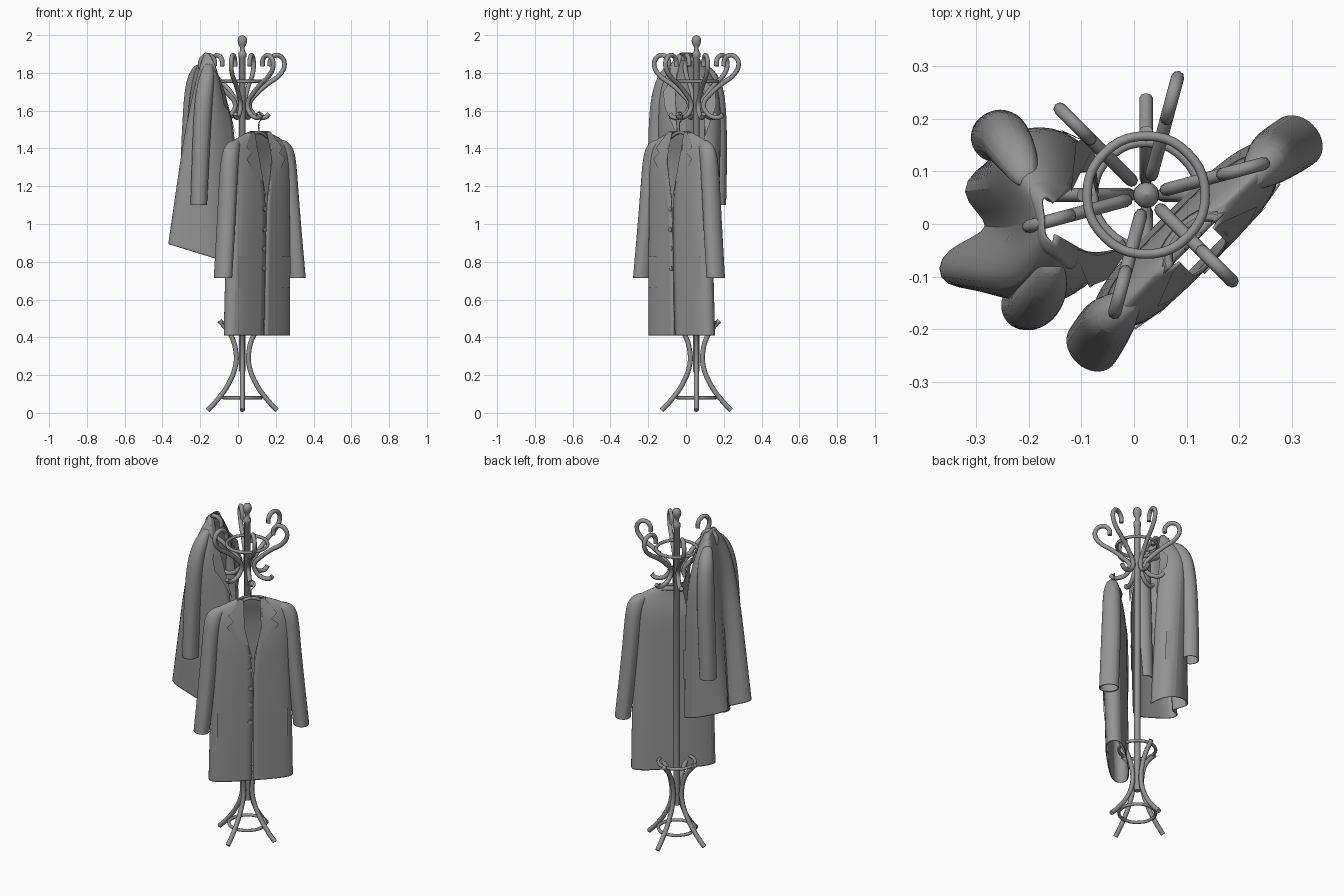
import bpy, bmesh, math
from mathutils import Vector

if "Cube" in bpy.data.objects:
    bpy.data.objects.remove(bpy.data.objects["Cube"])

CX, CY = 0.023, 0.055          # axis of the stand
S = math.sqrt(0.5)
grey = bpy.data.materials.new("dark_grey")
grey.diffuse_color = (.3, .3, .3, 1)
grey.use_nodes = True
grey.node_tree.nodes["Principled BSDF"].inputs["Base Color"].default_value = grey.diffuse_color


def finish(ob, angle=40):
    bpy.ops.object.select_all(action='DESELECT')
    ob.select_set(True)
    bpy.context.view_layer.objects.active = ob
    if ob.type == 'CURVE':
        bpy.ops.object.convert(target='MESH')
        ob = bpy.context.object
    bpy.ops.object.shade_smooth_by_angle(angle=math.radians(angle))
    ob.data.materials.clear()
    ob.data.materials.append(grey)
    return ob


def mesh(name, verts, faces, thick=0, sub=0):
    bm = bmesh.new()
    vs = [bm.verts.new(v) for v in verts]
    for f in faces:
        bm.faces.new([vs[i] for i in f])
    bmesh.ops.recalc_face_normals(bm, faces=bm.faces)
    me = bpy.data.meshes.new(name)
    bm.to_mesh(me)
    bm.free()
    ob = bpy.data.objects.new(name, me)
    bpy.context.collection.objects.link(ob)
    finish(ob)
    if sub:
        m = ob.modifiers.new("sub", 'SUBSURF')
        m.levels = m.render_levels = sub
        m.boundary_smooth = 'PRESERVE_CORNERS'
    if thick:
        m = ob.modifiers.new("thick", 'SOLIDIFY')
        m.thickness, m.offset = thick, 0
    return ob


def loft(name, rows, closed=False, thick=0.005, sub=2, cap=False):
    n = len(rows[0])
    faces = [(r*n+i, r*n+(i+1) % n, (r+1)*n+(i+1) % n, (r+1)*n+i)
             for r in range(len(rows)-1) for i in range(n if closed else n-1)]
    if cap:
        faces.append(tuple(range(n)))
    return mesh(name, [p for row in rows for p in row], faces, thick, sub)


def tube(name, pts, r, cyclic=False):
    cu = bpy.data.curves.new(name, 'CURVE')
    cu.dimensions = '3D'
    cu.bevel_depth, cu.bevel_resolution, cu.resolution_u = r, 2, 5
    cu.use_fill_caps = True
    sp = cu.splines.new('BEZIER')
    sp.bezier_points.add(len(pts)-1)
    for b, p in zip(sp.bezier_points, pts):
        b.co = p
        b.handle_left_type = b.handle_right_type = 'AUTO'
    sp.use_cyclic_u = cyclic
    ob = bpy.data.objects.new(name, cu)
    bpy.context.collection.objects.link(ob)
    return finish(ob, 60)


def polar(r, deg, z):
    a = math.radians(deg)
    return Vector((CX+r*math.cos(a), CY+r*math.sin(a), z))


# Pole with turned finial
prof = [(.001, .22), (.017, .22), (.017, 1.88), (.021, 1.885), (.021, 1.905), (.013, 1.915), (.012, 1.935),
        (.02, 1.95), (.025, 1.968), (.024, 1.98), (.017, 1.993), (.001, 2)]
loft("pole", [[polar(r, a*30, z) for a in range(12)] for r, z in prof], True, 0, 0)

# Bentwood legs
leg = [(.184, .014), (.14, .06), (.075, .15), (.036, .25), (.034, .32), (.06, .41), (.1, .465), (.122, .488)]
for k in range(4):
    tube("leg_%d" % k, [polar(r, 90*k, z) for r, z in leg], .013)

# Hook arms with curled top and small lower hook
arm = [(.15, 1.835), (.155, 1.872), (.185, 1.893), (.218, 1.88), (.231, 1.84), (.205, 1.79), (.14, 1.742),
       (.08, 1.69), (.04, 1.635), (.055, 1.59), (.095, 1.565), (.13, 1.567), (.145, 1.582)]
for k in range(6):
    tube("hook_arm_%d" % k, [polar(r, 15+60*k, z) for r, z in arm], .0125)

# Rings
for name, r, z in (("hook_ring", .112, 1.755), ("leg_top_ring", .1, .478), ("foot_ring", .1, .08)):
    tube(name, [polar(r, 45*i, z) for i in range(8)], .009, True)


# ---- Long coat on a hanger: u across, n outwards from the stand ----
def L(u, n, z):
    return Vector((CX+S*(u+n), CY+S*(u-n), z))


# z, half width, front, back, half gap of the opening
body = [(.41, .235, .162, .055, .004), (.44, .235, .163, .055, .003), (.8, .228, .172, .06, .002),
        (1.12, .215, .178, .065, .002), (1.22, .215, .178, .065, .025), (1.34, .222, .17, .07, .05),
        (1.405, .225, .158, .085, .055), (1.445, .19, .145, .095, .052), (1.485, .075, .135, .1, .045)]


def coat_row(z, w, f, b, g):
    half = [(g, f), (max(w*.55, g+.01), f), (w*.93, f-.015), (w, (f+b)/2), (w*.93, b+.015), (w*.5, b)]
    return ([L(u, n, z) for u, n in half] + [L(0, b, z)] + [L(-u, n, z) for u, n in reversed(half)])


loft("long_coat_body", [coat_row(*r) for r in body])


def sleeve(name, secs, place):
    rows = []
    for u, n, z, ru, rn in secs:
        rows.append([place(u+ru*math.cos(i*math.pi/4), n+rn*math.sin(i*math.pi/4), z) for i in range(8)])
    return loft(name, rows, True, .005, 2, True)


secs = [(.165, .12, 1.445, .03, .016), (.195, .12, 1.415, .052, .036), (.215, .12, 1.35, .05, .051),
        (.228, .12, 1.2, .047, .055), (.25, .125, .95, .047, .057), (.274, .13, .73, .045, .057),
        (.275, .13, .715, .045, .057)]
lap = [(.002, .181, 1.14), (.145, .177, 1.345), (.105, .175, 1.375), (.135, .165, 1.405), (.07, .14, 1.49),
       (.045, .138, 1.485), (.045, .177, 1.33)]
for sgn, side in ((1, "right"), (-1, "left")):
    def P(u, n, z, s=sgn):
        return L(s*u, n, z)
    sleeve("long_coat_sleeve_"+side, secs, P)
    mesh("long_coat_lapel_"+side, [P(*p) for p in lap], [(0, 1, 2, 6), (2, 3, 4, 5, 6)])
    # Patch pocket
    loft("long_coat_pocket_"+side, [[P(u, n-d, z) for u, n in ((.07, .178), (.13, .177), (.195, .166))]
                                    for z, d in ((.83, 0), (.66, .004))], False, 0, 0)

# Collar round the back of the neck
loft("long_coat_collar", [[L(k*.066*math.cos(a), .13-k*.035*math.sin(a), z)
     for a in [math.pi*i/8 for i in range(9)]] for k, z in ((.85, 1.485), (1.05, 1.495), (1.35, 1.465))],
     False, .005, 1)

# Buttons
for i, z in enumerate((1.08, .97, .87, .765)):
    bpy.ops.mesh.primitive_cylinder_add(vertices=12, radius=.013, depth=.01, location=L(-.015, .18-.006*(i > 1), z),
                                        rotation=(math.pi/2, 0, math.pi/4))
    bpy.context.object.name = "button_%d" % i
    finish(bpy.context.object)

# Hanger
tube("hanger_bar", [L(-.17, .12, 1.41), L(-.08, .12, 1.455), L(0, .12, 1.485), L(.08, .12, 1.455),
                    L(.17, .12, 1.41)], .009)
tube("hanger_hook", [L(0, .125, 1.485), L(0, .125, 1.535), L(.02, .125, 1.56), L(.012, .125, 1.588),
                     L(-.012, .125, 1.588), L(-.02, .125, 1.57)], .003)

# ---- Short coat hung by its collar, draped in folds ----
neck = [(-.115, -.04, 1.82), (-.125, -.07, 1.85), (-.145, -.06, 1.88), (-.175, -.045, 1.89), (-.18, -.02, 1.9),
        (-.18, .01, 1.9), (-.19, .04, 1.89), (-.2, .07, 1.87), (-.18, .08, 1.86), (-.15, .075, 1.84),
        (-.125, .06, 1.81)]
shoulder = [(-.08, -.06, 1.7), (-.1, -.12, 1.73), (-.15, -.16, 1.75), (-.22, -.12, 1.77), (-.22, -.07, 1.78),
            (-.21, 0, 1.79), (-.235, .07, 1.79), (-.26, .16, 1.76), (-.2, .19, 1.74), (-.14, .155, 1.72),
            (-.11, .1, 1.7)]
chest = [(-.01, -.045), (-.09, -.125), (-.18, -.165), (-.285, -.125), (-.28, -.07), (-.215, -.01), (-.285, .065),
         (-.265, .16), (-.17, .195), (-.1, .16), (-.08, .1)]
hem = [(-.02, -.03), (-.1, -.125), (-.24, -.12), (-.375, -.125), (-.37, -.045), (-.24, -.01), (-.355, .06),
       (-.25, .14), (-.15, .175), (-.075, .145), (-.07, .06)]
top = [Vector((-.165+.3*(x+.165), .01+.6*(y-.01), 1.9+.15*(z-1.9))) for x, y, z in neck]
chest = [Vector((x, y, 1.5)) for x, y in chest]
hem = [Vector((x, y, .78-.31*x)) for x, y in hem]
mid, low = ([a.lerp(b, t) for a, b in zip(chest, hem)] for t in (.5, .95))
loft("short_coat_body", [top, neck, shoulder, chest, mid, low, hem])

# Turned-over collar
ctr = Vector((-.165, .01, 1.9))
outer = [ctr+(Vector(p)-ctr)*1.25-Vector((0, 0, .035)) for p in neck]
loft("short_coat_collar", [[p+Vector((0, 0, .006)) for p in top],
                           [ctr+(Vector(p)-ctr)*1.05+Vector((0, 0, .004)) for p in neck], outer])

# Sleeves
W = lambda x, y, z: Vector((x, y, z))
sleeve("short_coat_sleeve_front", [(-.155, -.07, 1.85, .02, .02), (-.162, -.11, 1.8, .038, .033),
       (-.175, -.135, 1.72, .048, .042), (-.187, -.15, 1.6, .05, .048), (-.198, -.155, 1.35, .048, .05),
       (-.207, -.155, 1.12, .046, .048), (-.208, -.155, 1.1, .046, .048)], W)
sleeve("short_coat_sleeve_back", [(-.205, .085, 1.845, .022, .025), (-.22, .125, 1.8, .04, .04),
       (-.236, .15, 1.73, .047, .05), (-.245, .165, 1.6, .049, .053), (-.256, .168, 1.35, .05, .053),
       (-.262, .165, 1.12, .05, .05), (-.262, .165, 1.1, .05, .05)], W)

# Lapels and pocket flaps
mesh("short_coat_lapel_front", [(-.115, -.045, 1.82), (-.07, -.06, 1.7), (-.008, -.045, 1.46), (-.05, -.105, 1.6),
     (-.075, -.115, 1.63), (-.085, -.12, 1.7)], [(0, 1, 4, 5), (1, 2, 3, 4)])
mesh("short_coat_lapel_back", [(-.12, .06, 1.81), (-.1, .1, 1.7), (-.07, .1, 1.46), (-.075, .15, 1.6),
     (-.1, .16, 1.63), (-.11, .155, 1.7)], [(0, 1, 4, 5), (1, 2, 3, 4)])
for name, i, j, off in (("front", 0, 1, (.004, -.004, 0)), ("back", 8, 9, (.001, .002, 0))):
    rows = []
    for t in (.4, .66):
        a, b = chest[i].lerp(hem[i], t), chest[j].lerp(hem[j], t)
        rows.append([a.lerp(b, s)+Vector(off) for s in (.3, .6, .9)])
    loft("short_coat_pocket_"+name, rows, False, 0, 0)
